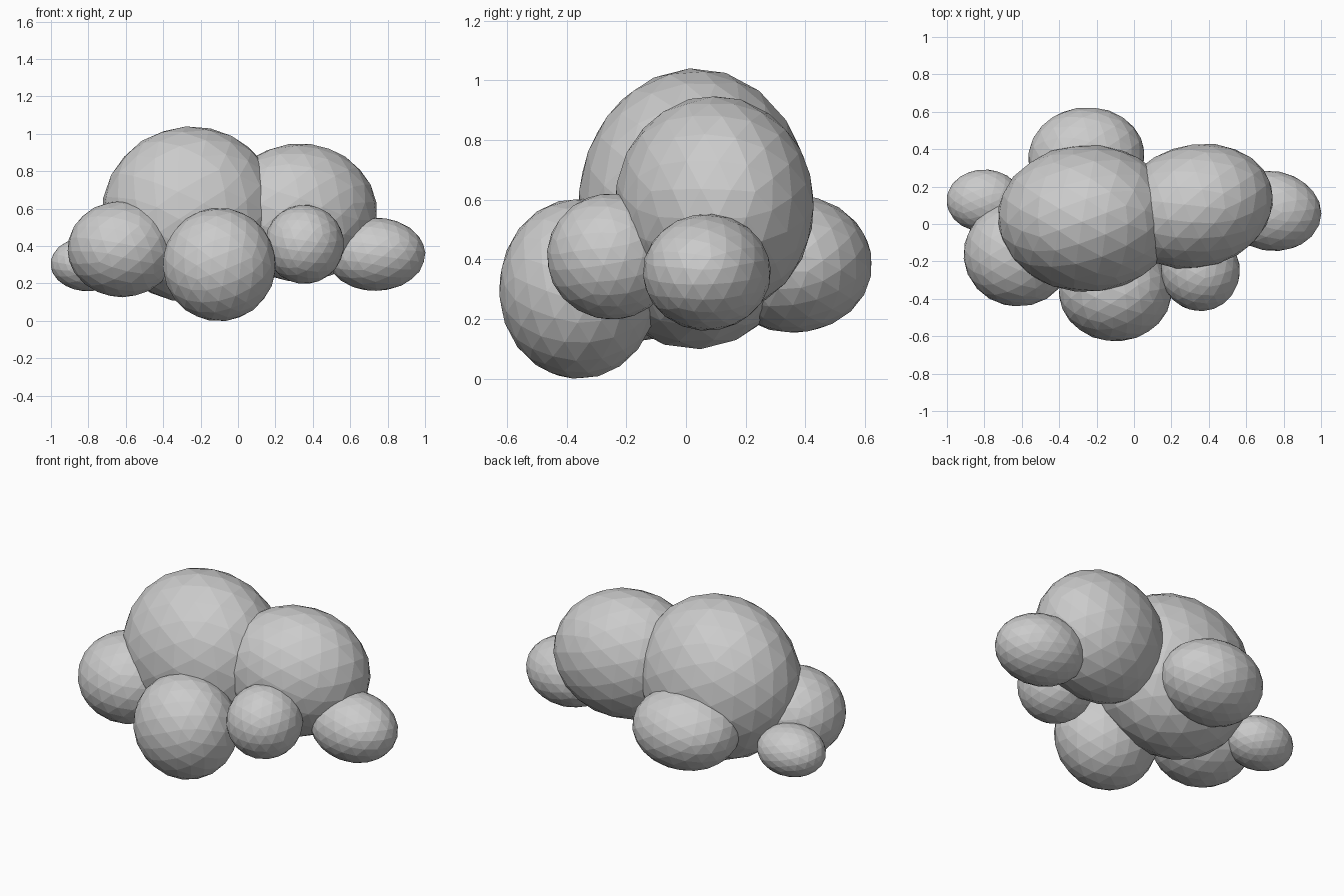
import bpy, bmesh, math, random
from mathutils import Matrix, Vector, Euler

if "Cube" in bpy.data.objects:
    bpy.data.objects.remove(bpy.data.objects["Cube"])

random.seed(4)


def puff(name, centre, radii, turn=0.0):
    """Faceted ellipsoid with a randomly turned facet layout, yawed by `turn` degrees."""
    bm = bmesh.new()
    bmesh.ops.create_icosphere(bm, subdivisions=3, radius=1.0)
    spin = Euler([random.uniform(0, math.tau) for _ in range(3)]).to_matrix().to_4x4()
    place = (Matrix.Translation(centre) @ Matrix.Rotation(math.radians(turn), 4, 'Z')
             @ Matrix.Diagonal(Vector((*radii, 1))) @ spin)
    bm.transform(place)
    mesh = bpy.data.meshes.new(name)
    bm.to_mesh(mesh)
    bm.free()
    ob = bpy.data.objects.new(name, mesh)
    bpy.context.collection.objects.link(ob)
    return ob


# Main large puff
cloud = puff("cloud", (-0.25, 0.03, 0.57), (0.48, 0.395, 0.472))

# Surrounding puffs
others = [
    puff("puff_right_large", (0.33, 0.095, 0.58), (0.42, 0.33, 0.37), 14),
    puff("puff_front_left", (-0.62, -0.16, 0.385), (0.292, 0.282, 0.258)),
    puff("puff_front_centre", (-0.10, -0.36, 0.302), (0.303, 0.268, 0.304)),
    puff("puff_front_right", (0.355, -0.25, 0.41), (0.212, 0.217, 0.212)),
    puff("puff_right_tip", (0.735, 0.07, 0.357), (0.268, 0.214, 0.196), -8),
    puff("puff_back", (-0.255, 0.36, 0.385), (0.312, 0.265, 0.232), 5),
    puff("puff_left_tip", (-0.80, 0.125, 0.305), (0.203, 0.167, 0.146)),
]

# Weld every puff into one solid
for ob in others:
    mod = cloud.modifiers.new("union", 'BOOLEAN')
    mod.operation = 'UNION'
    mod.solver = 'EXACT'
    mod.object = ob
bpy.context.view_layer.objects.active = cloud
cloud.select_set(True)
for mod in list(cloud.modifiers):
    bpy.ops.object.modifier_apply(modifier=mod.name)
for ob in others:
    bpy.data.objects.remove(ob, do_unlink=True)

# Rest the cloud on the ground
low = min(v.co.z for v in cloud.data.vertices)
cloud.data.transform(Matrix.Translation((0, 0, -low)))
